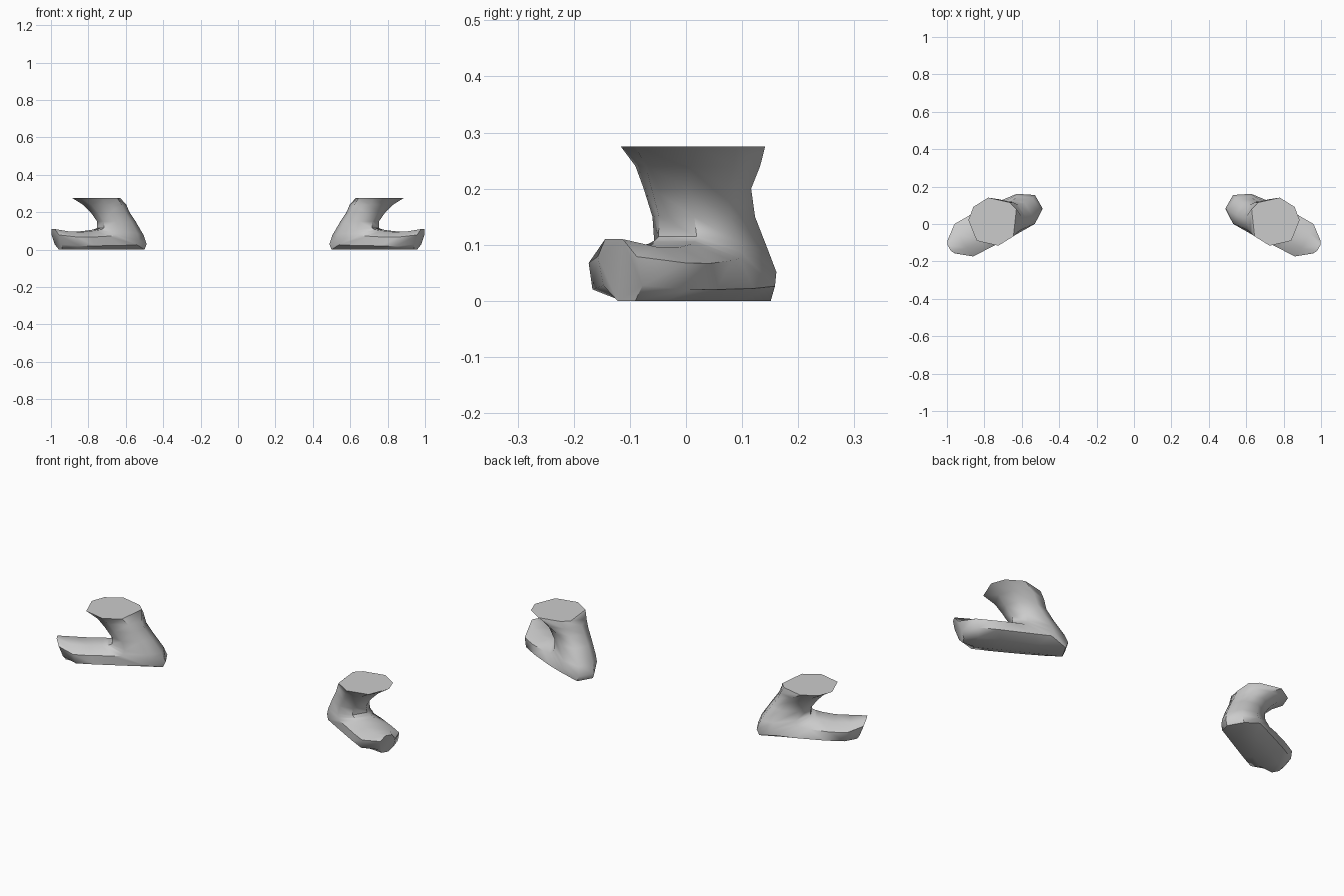
import bpy, bmesh, math
from mathutils import Vector

if "Cube" in bpy.data.objects:
    bpy.data.objects.remove(bpy.data.objects["Cube"])

grey = bpy.data.materials.new("plain grey")
grey.diffuse_color = (0.6, 0.6, 0.6, 1)
grey.use_nodes = True
grey.node_tree.nodes["Principled BSDF"].inputs["Base Color"].default_value = grey.diffuse_color

# foot frame: u runs heel to toe, v runs across the foot
ORIGIN = Vector((0.75, 0.0, 0.0))
U = Vector((0.87, -0.495, 0.0))
V = Vector((0.495, 0.87, 0.0))
SIDES = 8


def place(u, v, z):
    return ORIGIN + U * u + V * v + Vector((0, 0, max(z, 0.0)))


def ring(front, back, half_width, v_mid, power=0.9):
    """Octagonal section between a front/top and a back/bottom point (u, z)."""
    pts = []
    for k in range(SIDES):
        a = math.radians(22.5 + 45 * k)
        c, s = [math.copysign(abs(t / 0.924) ** power, t) for t in (math.cos(a), math.sin(a))]
        u = (front[0] + back[0]) / 2 + c * (front[0] - back[0]) / 2
        z = (front[1] + back[1]) / 2 + c * (front[1] - back[1]) / 2
        pts.append(place(u, v_mid + s * half_width, z))
    return pts


# flared collar opening
collar = [(.107, .085), (.05, .133), (-.044, .137), (-.131, .058),
          (-.145, .01), (-.059, -.109), (.036, -.113), (.123, -.033)]
rings = [[place(u, v, 0.275) for u, v in collar]]

# ankle, bend around the heel, then forward to the toe
sections = [
    ((.065, .24), (-.150, .24), .100, .000),
    ((.030, .20), (-.165, .20), .085, -.015),
    ((-.005, .15), (-.200, .15), .080, -.022),
    ((-.005, .115), (-.250, .075), .086, -.020),
    ((.010, .108), (-.268, .030), .092, -.016),
    ((.020, .106), (-.255, -.004), .094, -.014),
    ((.045, .102), (-.130, -.008), .098, -.006),
    ((.110, .095), (.060, -.008), .102, .002),
    ((.190, .096), (.160, -.008), .100, .004),
    ((.270, .110), (.225, -.004), .040, .006),
]
rings += [ring(*s) for s in sections]

bm = bmesh.new()
loops = [[bm.verts.new(p) for p in r] for r in rings]
for a, b in zip(loops, loops[1:]):
    for k in range(SIDES):
        j = (k + 1) % SIDES
        bm.faces.new((a[k], a[j], b[j], b[k]))
bm.faces.new(loops[0])
bm.faces.new(loops[-1][::-1])
bmesh.ops.recalc_face_normals(bm, faces=bm.faces)
mesh = bpy.data.meshes.new("boots")
bm.to_mesh(mesh)
bm.free()
mesh.materials.append(grey)

# one boot, mirrored to make the pair
boots = bpy.data.objects.new("boots", mesh)
bpy.context.collection.objects.link(boots)
bpy.context.view_layer.objects.active = boots
boots.select_set(True)
bpy.ops.object.shade_smooth_by_angle(angle=math.radians(50))
boots.modifiers.new("pair", 'MIRROR').use_axis[0] = True
